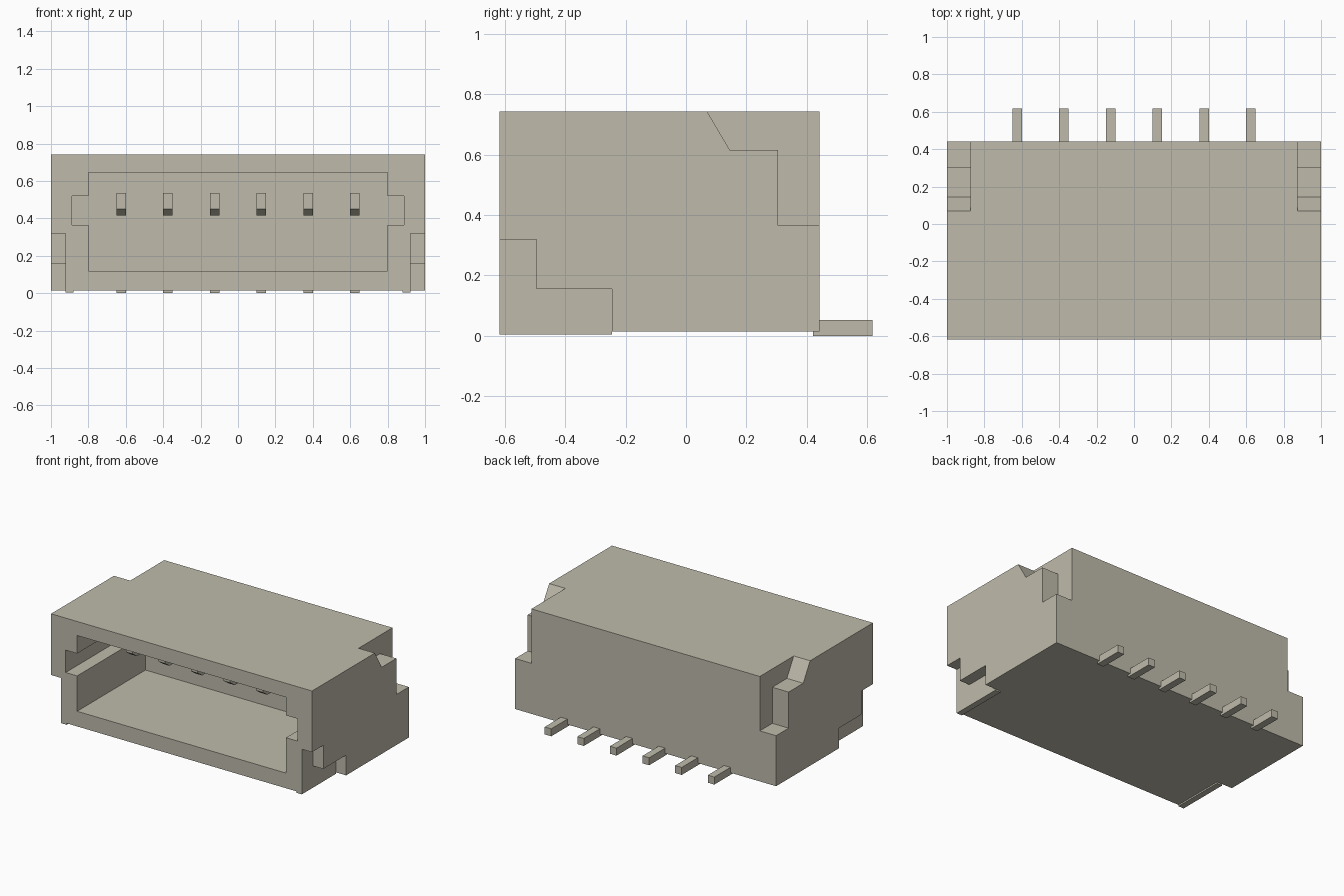
import bpy
import bmesh
from mathutils import Vector

cube = bpy.data.objects.get("Cube")
if cube:
    bpy.data.objects.remove(cube, do_unlink=True)

# One warm grey plastic
plastic = bpy.data.materials.new("warm_grey")
plastic.use_nodes = True
colour = (0.52, 0.50, 0.41, 1)
plastic.diffuse_color = colour
plastic.node_tree.nodes["Principled BSDF"].inputs["Base Color"].default_value = colour

FRONT, BACK, BASE, TOP = -0.618, 0.442, 0.015, 0.742
OUT = 0.1  # how far cutters reach past the body


def prism(name, x0, x1, profile):
    """Extrude a (y, z) profile along x."""
    bm = bmesh.new()
    face = bm.faces.new([bm.verts.new((x0, y, z)) for y, z in profile])
    ext = bmesh.ops.extrude_face_region(bm, geom=[face])
    verts = [v for v in ext["geom"] if isinstance(v, bmesh.types.BMVert)]
    bmesh.ops.translate(bm, verts=verts, vec=Vector((x1 - x0, 0, 0)))
    bmesh.ops.recalc_face_normals(bm, faces=bm.faces)
    mesh = bpy.data.meshes.new(name)
    bm.to_mesh(mesh)
    bm.free()
    mesh.materials.append(plastic)
    ob = bpy.data.objects.new(name, mesh)
    bpy.context.collection.objects.link(ob)
    return ob


def box(name, x0, x1, y0, y1, z0, z1):
    return prism(name, x0, x1, [(y0, z0), (y1, z0), (y1, z1), (y0, z1)])


def cut(target, cutter):
    mod = target.modifiers.new("cut", "BOOLEAN")
    mod.operation = "DIFFERENCE"
    mod.solver = "EXACT"
    mod.object = cutter
    cutter.hide_render = True
    bpy.context.view_layer.objects.active = target
    bpy.ops.object.modifier_apply(modifier=mod.name)
    bpy.data.objects.remove(cutter, do_unlink=True)


# Housing with its mating cavity
housing = box("housing", -1, 1, FRONT, BACK, BASE, TOP)
cut(housing, box("cavity_cutter", -0.8, 0.8, FRONT - OUT, 0.13, 0.12, 0.645))

for side, label in ((1, "left"), (-1, "right")):
    # Key slot beside the cavity
    cut(housing, box("slot_cutter", side * 0.75, side * 0.888,
                     FRONT - OUT, 0.13, 0.365, 0.52))
    # Stepped rear shoulder
    cut(housing, prism("shoulder_cutter", side * 0.875, side * (1 + OUT), [
        (0.07, TOP), (0.145, 0.615), (0.305, 0.615), (0.305, 0.365),
        (BACK + OUT, 0.365), (BACK + OUT, TOP + OUT), (0.07, TOP + OUT)]))
    # Stepped front pocket holding the solder tab
    cut(housing, prism("pocket_cutter", side * 0.88, side * (1 + OUT), [
        (FRONT - OUT, BASE - OUT), (-0.245, BASE - OUT), (-0.245, 0.155),
        (-0.495, 0.155), (-0.495, 0.318), (FRONT - OUT, 0.318)]))
    prism(label + "_solder_tab", side * 0.88, side * 0.922, [
        (FRONT, 0.005), (-0.245, 0.005), (-0.245, 0.155),
        (-0.495, 0.155), (-0.495, 0.318), (FRONT, 0.318)])

# Six contacts: bevelled blade in the cavity, flat foot at the back
for i in range(6):
    x = (i - 2.5) * 0.25
    prism(f"contact_blade_{i + 1}", x - 0.025, x + 0.025, [
        (-0.30, 0.45), (-0.25, 0.415), (0.14, 0.415), (0.14, 0.535), (-0.30, 0.535)])
    box(f"contact_foot_{i + 1}", x - 0.025, x + 0.025, 0.42, 0.618, 0, 0.052)
